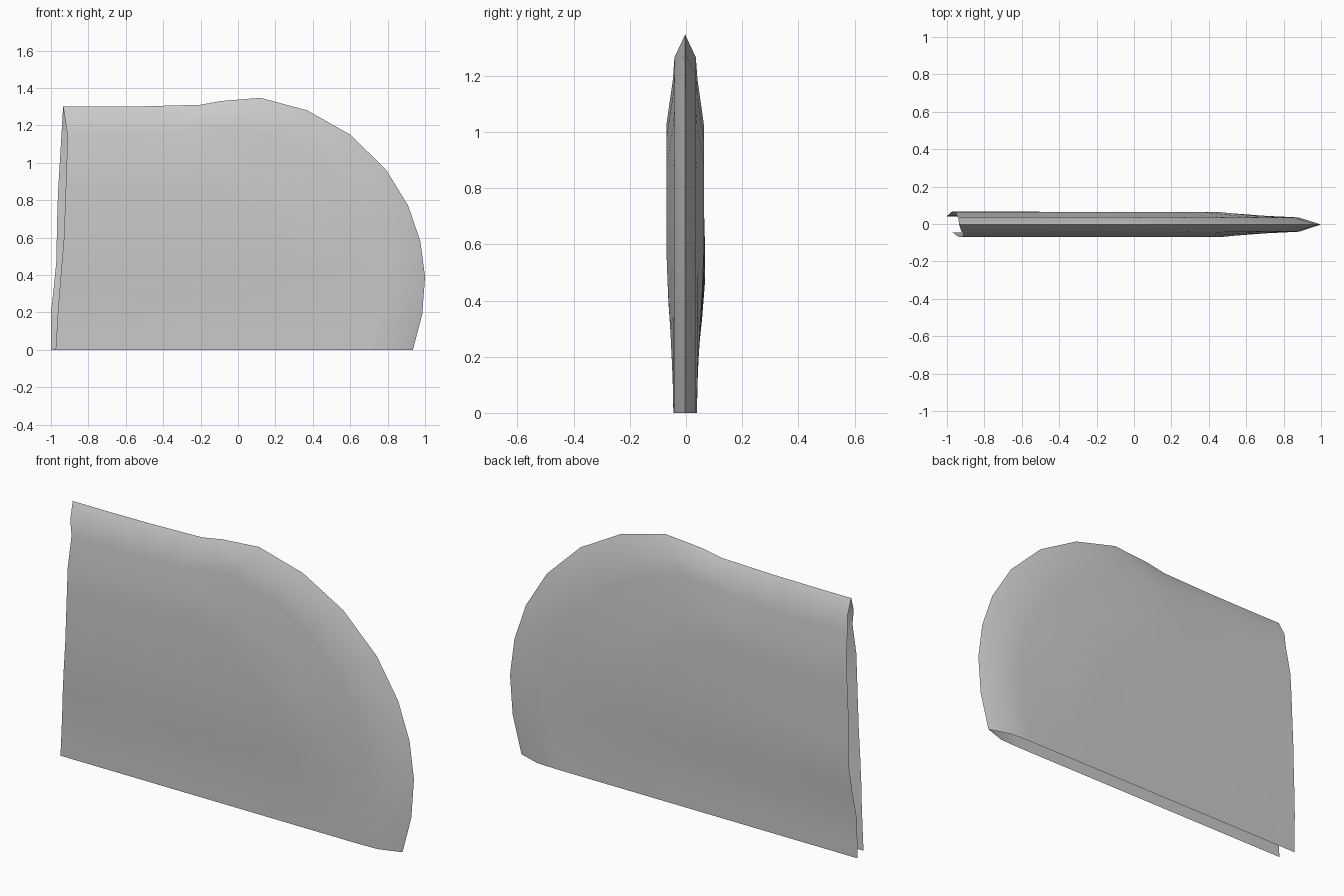
import bpy, bmesh

if "Cube" in bpy.data.objects:
    bpy.data.objects.remove(bpy.data.objects["Cube"])

def interp(table, t):
    """Piecewise linear lookup in a list of (t, value)."""
    if t <= table[0][0]:
        return table[0][1]
    for (a, va), (b, vb) in zip(table, table[1:]):
        if t <= b:
            return va + (vb - va) * (t - a) / (b - a)
    return table[-1][1]

# Rim where the two sheets meet, from top left to bottom right
rim = [(-.935, 1.3), (-.75, 1.3), (-.5, 1.302), (-.2, 1.31), (-.09, 1.33),
       (.12, 1.347), (.37, 1.28), (.6, 1.15), (.79, .965), (.91, .77),
       (.975, .58), (1, .39), (.985, .19), (.935, 0)]
corner_x = -.985
rings = [1, .94, .88, .76, .66, .56, .46, .36, .26, .16, .08, 0]

# Half thickness by distance from rim and by height
by_ring = [(0, 0), (.06, .038), (.12, .044), (.24, .067)]
by_height = [(0, .042), (.2, .046), (.4, .060), (.58, .067)]

# Wavy open left edge of each sheet: x by height
edges = {-1: [(0, -.975), (.25, -.96), (.6, -.93), (1.15, -.91), (1.3, -.935)],
         1: [(0, -1), (.2, -1), (.45, -.972), (.8, -.965), (1.3, -.935)]}
flare = [(.2, 0), (.45, .009), (.7, 0)]

bm = bmesh.new()

# Front and back sheets, shrinking the rim towards the bottom left corner
for side, edge in edges.items():
    grid = []
    for s in rings:
        row = []
        for rx, rz in rim:
            x, z = corner_x + s * (rx - corner_x), s * rz
            straight = corner_x + (-.935 - corner_x) * z / 1.3
            near_left = min(1, max(0, (1 - x) / 2))
            if s < 1:
                x += (interp(edge, z) - straight) * near_left
            h = min(interp(by_ring, 1 - s), interp(by_height, z))
            if side == 1:
                h += interp(flare, z) * max(0, -x) * (s < 1)
            row.append(bm.verts.new((x, side * h - .003, z)))
        grid.append(row)
    for a, b in zip(grid, grid[1:]):
        for i in range(len(rim) - 1):
            bm.faces.new((a[i], b[i], b[i + 1], a[i + 1]))

bmesh.ops.remove_doubles(bm, verts=bm.verts, dist=1e-5)
bmesh.ops.recalc_face_normals(bm, faces=bm.faces)
if sum(f.normal.y * f.calc_center_median().y for f in bm.faces) < 0:
    bmesh.ops.reverse_faces(bm, faces=bm.faces)
mesh = bpy.data.meshes.new("curved_shell")
bm.to_mesh(mesh)
bm.free()
shell = bpy.data.objects.new("curved_shell", mesh)
bpy.context.collection.objects.link(shell)

# Smooth sheets
bpy.context.view_layer.objects.active = shell
shell.select_set(True)
bpy.ops.object.shade_smooth_by_angle(angle=1.05)
